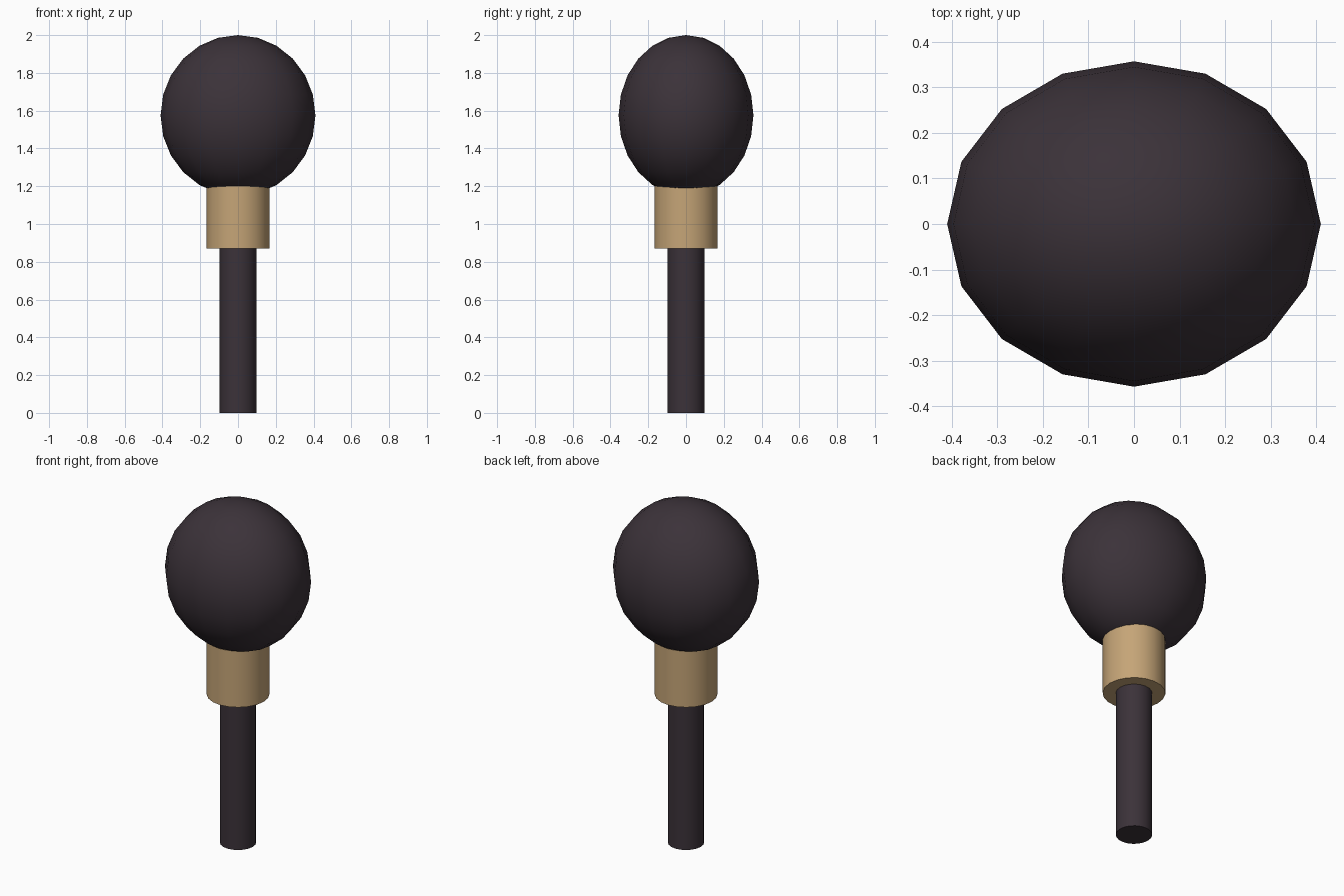
import bpy
import math

cube = bpy.data.objects.get("Cube")
if cube:
    bpy.data.objects.remove(cube, do_unlink=True)


def make_material(name, rgb):
    mat = bpy.data.materials.new(name)
    mat.use_nodes = True
    color = (*rgb, 1.0)
    mat.diffuse_color = color
    mat.node_tree.nodes["Principled BSDF"].inputs["Base Color"].default_value = color
    return mat


def finish(name, mat):
    obj = bpy.context.object
    obj.name = name
    obj.data.materials.append(mat)
    bpy.ops.object.shade_smooth_by_angle(angle=math.radians(40))
    return obj


def cylinder(name, radius, bottom, top, mat):
    bpy.ops.mesh.primitive_cylinder_add(
        vertices=20, radius=radius, depth=top - bottom,
        location=(0, 0, (bottom + top) / 2))
    return finish(name, mat)


charcoal = make_material("charcoal", (0.044, 0.032, 0.041))
tan = make_material("tan", (0.56, 0.375, 0.185))

# Shaft, running up into the collar
cylinder("shaft", 0.097, 0.0, 1.1, charcoal)

# Collar joining shaft and head
cylinder("collar", 0.167, 0.87, 1.2, tan)

# Head, a faceted-outline ellipsoid
bpy.ops.mesh.primitive_uv_sphere_add(
    segments=16, ring_count=12, radius=1.0, location=(0, 0, 1.575))
bpy.context.object.scale = (0.41, 0.357, 0.425)
bpy.ops.object.transform_apply(location=False, rotation=False, scale=True)
finish("head", charcoal)
